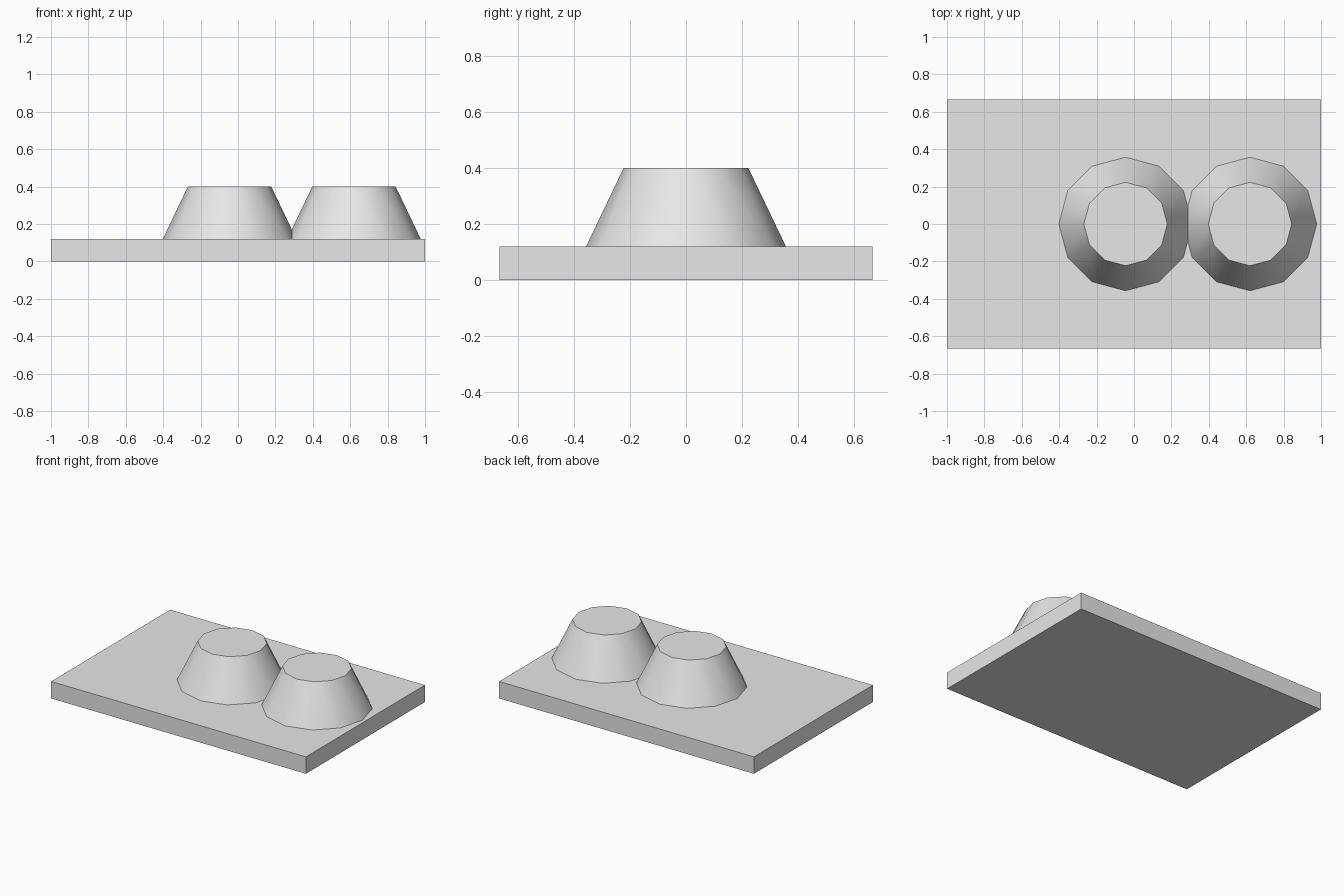
import bpy
import math

cube = bpy.data.objects.get("Cube")
if cube:
    bpy.data.objects.remove(cube, do_unlink=True)

# Single light grey material
grey = bpy.data.materials.new("light_grey")
grey.use_nodes = True
grey.diffuse_color = (0.8, 0.8, 0.8, 1)
grey.node_tree.nodes["Principled BSDF"].inputs["Base Color"].default_value = (0.8, 0.8, 0.8, 1)

BASE_HEIGHT = 0.12
TOP_HEIGHT = 0.4


def finish(name):
    obj = bpy.context.object
    obj.name = name
    obj.data.materials.append(grey)
    return obj


# Flat rectangular base plate
bpy.ops.mesh.primitive_cube_add(size=1, location=(0, 0, BASE_HEIGHT / 2))
plate = finish("base_plate")
plate.scale = (2, 1.333, BASE_HEIGHT)
bpy.ops.object.transform_apply(location=False, rotation=False, scale=True)


# Twelve-sided tapered stud with smooth sides and a crisp rim
def stud(name, x):
    height = TOP_HEIGHT - BASE_HEIGHT
    bpy.ops.mesh.primitive_cone_add(
        vertices=12, radius1=0.357, radius2=0.223, depth=height,
        location=(x, 0, BASE_HEIGHT + height / 2))
    finish(name)
    bpy.ops.object.shade_smooth_by_angle(angle=math.radians(40))


stud("middle_stud", -0.045)
stud("left_stud", 0.62)
